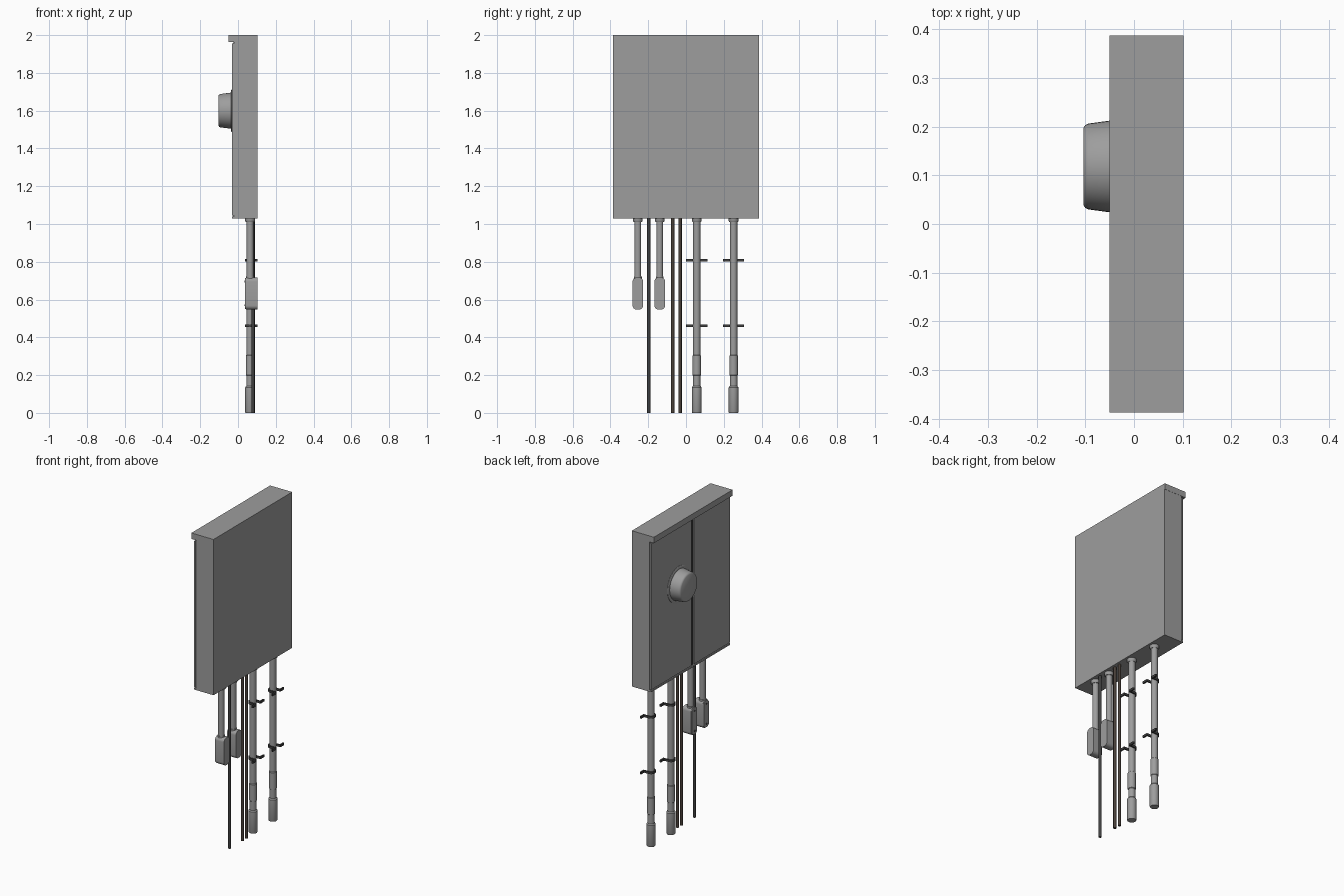
import bpy, bmesh
from math import cos, sin, pi, radians

if "Cube" in bpy.data.objects:
    bpy.data.objects.remove(bpy.data.objects["Cube"])


def material(name, c):
    m = bpy.data.materials.new(name)
    m.diffuse_color = (*c, 1)
    m.use_nodes = True
    m.node_tree.nodes["Principled BSDF"].inputs["Base Color"].default_value = m.diffuse_color
    return m


GREY = material("grey_paint", (0.34, 0.34, 0.34))
DARK = material("dark_metal", (0.05, 0.05, 0.05))
BROWN = material("brown_cable", (0.065, 0.05, 0.04))


def make(name, bm, smooth=True, mat=GREY):
    bmesh.ops.recalc_face_normals(bm, faces=bm.faces)
    me = bpy.data.meshes.new(name)
    bm.to_mesh(me)
    bm.free()
    me.materials.append(mat)
    ob = bpy.data.objects.new(name, me)
    bpy.context.collection.objects.link(ob)
    if smooth:
        bpy.ops.object.select_all(action='DESELECT')
        ob.select_set(True)
        bpy.context.view_layer.objects.active = ob
        bpy.ops.object.shade_smooth_by_angle(angle=radians(35))
    return ob


def box(name, x, y, z, mat=GREY):
    bm = bmesh.new()
    bmesh.ops.create_cube(bm, size=1)
    for v in bm.verts:
        for i, (a, b) in enumerate((x, y, z)):
            v.co[i] = a + (v.co[i] + 0.5) * (b - a)
    return make(name, bm, False, mat)


def lathe(name, profile, origin, axis='Z', sides=24, mat=GREY):
    """Revolve (radius, height) points and cap both ends."""
    bm = bmesh.new()
    rings = []
    for r, h in profile:
        ring = []
        for i in range(sides):
            c, s = r * cos(2 * pi * i / sides), r * sin(2 * pi * i / sides)
            p = (c, s, h) if axis == 'Z' else (h, c, s)
            ring.append(bm.verts.new([p[k] + origin[k] for k in range(3)]))
        rings.append(ring)
    for a, b in zip(rings, rings[1:]):
        for i in range(sides):
            j = (i + 1) % sides
            bm.faces.new((a[i], a[j], b[j], b[i]))
    bm.faces.new(rings[0])
    bm.faces.new(rings[-1])
    return make(name, bm, True, mat)


def extrude(name, pts, vec, mat=GREY):
    bm = bmesh.new()
    f = bm.faces.new([bm.verts.new(p) for p in pts])
    ext = bmesh.ops.extrude_face_region(bm, geom=[f], use_keep_orig=True)
    vs = [g for g in ext['geom'] if isinstance(g, bmesh.types.BMVert)]
    bmesh.ops.translate(bm, verts=vs, vec=vec)
    return make(name, bm, True, mat)


# Cabinet with overhanging rain lip and two doors
box("cabinet_body", (-0.02, 0.102), (-0.386, 0.386), (1.03, 1.999))
box("rain_lip", (-0.05, 0.102), (-0.387, 0.387), (1.963, 2.0))
box("cabinet_bottom_edge", (-0.032, -0.02), (-0.386, 0.386), (1.03, 1.04))
box("left_door", (-0.032, -0.022), (-0.006, 0.386), (1.045, 1.955))
box("right_door", (-0.032, -0.022), (-0.386, -0.034), (1.045, 1.955))
box("door_gap_strip", (-0.024, -0.02), (-0.034, -0.006), (1.04, 1.963), DARK)

# Round meter on the left door
METER = (0, 0.118, 1.6)
lathe("meter_flange", [(0.112, -0.025), (0.112, -0.034), (0.107, -0.037), (0.097, -0.037)],
      METER, 'X', 40)
lathe("meter_dome", [(0.096, -0.03), (0.094, -0.05), (0.088, -0.094), (0.085, -0.1),
                     (0.079, -0.104)], METER, 'X', 40)

PX = 0.064  # conduit centre line


def collar(y):
    lathe("conduit_collar", [(0.022, 1.01), (0.026, 1.016), (0.026, 1.032)], (PX, y, 0))


# Short conduits ending in rounded access fittings
for y in (-0.255, -0.139):
    collar(y)
    lathe("short_conduit", [(0.018, 0.70), (0.018, 1.03)], (PX, y, 0))
    lathe("fitting_neck", [(0.021, 0.71), (0.021, 0.722)], (PX, y, 0))
    outline = []
    r, hw, zm, hz = 0.022, 0.028, 0.632, 0.085
    for k, (sy, sz) in enumerate(((1, 1), (-1, 1), (-1, -1), (1, -1))):
        for i in range(7):
            a = pi / 2 * (k + i / 6)
            outline.append((0.043, y + sy * (hw - r) + r * cos(a),
                            zm + sz * (hz - r) + r * sin(a)))
    extrude("access_fitting", outline, (0.059, 0, 0))
    lid = [(0.038, y + (p[1] - y) * 0.92, zm + (p[2] - zm) * 0.97) for p in outline]
    extrude("fitting_cover", lid, (0.006, 0, 0))
    for z in (0.57, 0.696):
        lathe("cover_screw", [(0.005, 0.039), (0.005, 0.034)], (0, y, z), 'X', 10, DARK)

# Long conduits with couplings
for y in (0.057, 0.252):
    collar(y)
    lathe("long_conduit", [(0.0195, 0.1), (0.0195, 1.03)], (PX, y, 0))
    lathe("conduit_coupling", [(0.0195, 0.197), (0.0225, 0.2), (0.0225, 0.303),
                               (0.0195, 0.306)], (PX, y, 0))
    lathe("ground_sleeve", [(0.024, 0.0), (0.026, 0.004), (0.026, 0.135),
                            (0.021, 0.142)], (PX, y, 0))
    # Two-hole pipe straps
    for z in (0.462, 0.808):
        arc = [pi * i / 12 for i in range(13)]
        outer = [(0.093, y - 0.056), (0.093, y - 0.027)]
        inner = [(0.102, y - 0.056), (0.102, y - 0.0195)]
        outer += [(PX - 0.027 * sin(a), y - 0.027 * cos(a)) for a in arc]
        inner += [(PX - 0.0195 * sin(a), y - 0.0195 * cos(a)) for a in arc]
        outer += [(0.093, y + 0.027), (0.093, y + 0.056)]
        inner += [(0.102, y + 0.0195), (0.102, y + 0.056)]
        extrude("pipe_strap", [(p[0], p[1], z - 0.007) for p in outer + inner[::-1]],
                (0, 0, 0.014), DARK)

# Thin ground rods and cables
for y, mat in ((-0.197, DARK), (-0.07, BROWN), (-0.031, BROWN)):
    lathe("thin_cable", [(0.009, 0), (0.009, 1.03)], (0.08, y, 0), 'Z', 12, mat)
